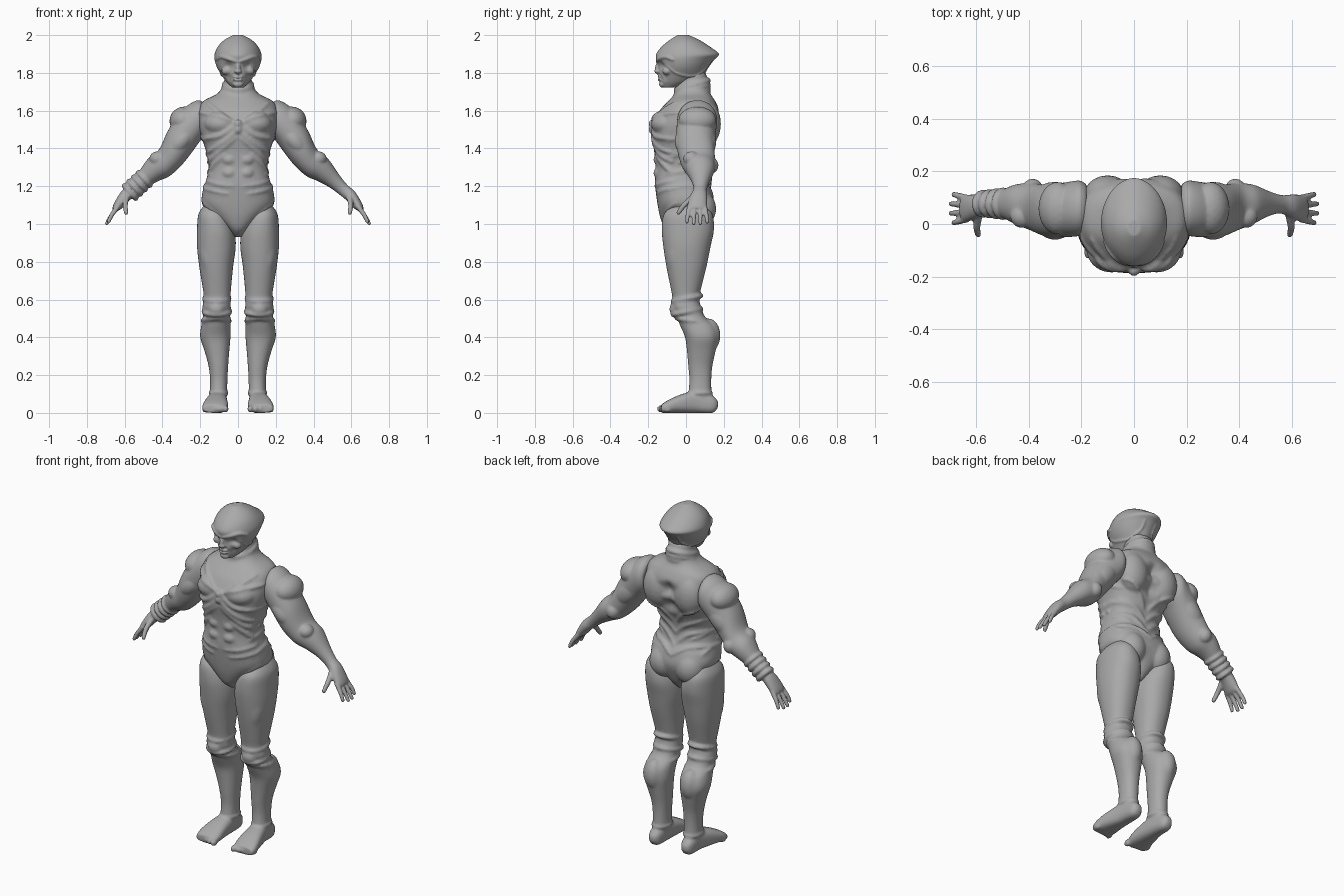
import bpy
import bmesh
from math import sin, cos, pi
from mathutils import Matrix, Vector, Euler
from mathutils.bvhtree import BVHTree

default_cube = bpy.data.objects.get("Cube")
if default_cube:
    bpy.data.objects.remove(default_cube, do_unlink=True)

GREY = (0.4, 0.4, 0.4, 1)
grey = bpy.data.materials.new("plain grey")
grey.use_nodes = True
grey.diffuse_color = GREY
for node in grey.node_tree.nodes:
    if node.type == 'BSDF_PRINCIPLED':
        node.inputs["Base Color"].default_value = GREY


def spline(rows, steps):
    """Smooth interpolation through rows of any length."""
    padded = [rows[0]] + list(rows) + [rows[-1]]
    out = []
    for a, b, c, d in zip(padded, padded[1:], padded[2:], padded[3:]):
        for k in range(steps):
            t = k / steps
            out.append(tuple(
                q + t / 2 * (r - p + t * (2*p - 5*q + 4*r - s + t * (3*(q - r) + s - p)))
                for p, q, r, s in zip(a, b, c, d)))
    return out + [tuple(rows[-1])]


def loft(bm, rows, place, power=2.0, sides=48):
    """Skin superellipse rings; place(row, u, v) maps u, v in -1..1 to a point."""
    rings = []
    for row in spline(rows, 5):
        ring = []
        for k in range(sides):
            c, s = cos(2*pi*k / sides), sin(2*pi*k / sides)
            u = abs(c) ** (2 / power) * (1 if c > 0 else -1)
            v = abs(s) ** (2 / power) * (1 if s > 0 else -1)
            ring.append(bm.verts.new(place(row, u, v)))
        rings.append(ring)
    for low, high in zip(rings, rings[1:]):
        for k in range(sides):
            j = (k + 1) % sides
            bm.faces.new((low[k], low[j], high[j], high[k]))
    bm.faces.new(rings[0][::-1])
    bm.faces.new(rings[-1])


def span(low, high, t):
    return (low + high) / 2 + t * (high - low) / 2


def upright(row, u, v):          # height, half width, front, back
    z, w, front, back = row
    return (w * u, span(front, back, v), z)


def leg_ring(row, u, v):         # height, inner, outer, front, back
    z, x0, x1, y0, y1 = row
    return (span(x0, x1, u), span(y0, y1, v), z)


def foot_ring(row, u, v):        # depth, inner, outer, bottom, top
    y, x0, x1, z0, z1 = row
    return (span(x0, x1, u), y, span(z0, z1, v))


def arm_ring(row, u, v):         # upper x z, lower x z, front, back
    xu, zu, xl, zl, y0, y1 = row
    return (span(xl, xu, u), span(y0, y1, v), span(zl, zu, u))


def blob(bm, loc, size, tilt=0.0, detail=3):
    turn = Euler((0, tilt, 0)).to_matrix().to_4x4()
    matrix = Matrix.Translation(loc) @ turn @ Matrix.Diagonal((*size, 1))
    bmesh.ops.create_icosphere(bm, subdivisions=detail, radius=1, matrix=matrix)


def pair(bm, loc, size, tilt=0.0):
    for s in (1, -1):
        blob(bm, (s * loc[0], loc[1], loc[2]), size, s * tilt)


def beads(bm, points, r):
    for p in points:
        blob(bm, p, (r, r, r), detail=2)


def finger(bm, points, r):
    path = spline(points, 8)
    for k, p in enumerate(path):
        beads(bm, [p], r * (1 - 0.3 * k / len(path)))


def band(bm, centre, u, v, r, count=44):
    c, u, v = Vector(centre), Vector(u), Vector(v)
    beads(bm, [c + u * cos(2*pi*k / count) + v * sin(2*pi*k / count) for k in range(count)], r)


def fold(bm, tree, points, r, face="front"):
    """Mirrored raised ridge laid on the surface and fading at its ends."""
    path = spline(points, 12)
    for s in (1, -1):
        for k, (a, z) in enumerate(path):
            if face == "side":
                origin, ray = Vector((s, a, z)), Vector((-s, 0, 0))
            else:
                d = 1 if face == "front" else -1
                origin, ray = Vector((s * a, -d, z)), Vector((0, d, 0))
            hit = tree.ray_cast(origin, ray)[0]
            if hit:
                size = r * (0.55 + 0.45 * sin(pi * k / (len(path) - 1)))
                beads(bm, [hit + ray * size * 0.35], size)


def dent(bm, loc, radius, depth):
    for s in (1, -1):
        centre = Vector((s * loc[0], loc[1], loc[2]))
        for v in bm.verts:
            near = 1 - (v.co - centre).length / radius
            if near > 0:
                v.co.y += depth * near * near * (3 - 2 * near)


def finish(name, bm, voxel, side=1, smooth=3):
    """Fuse the overlapping volumes into one smooth, light skin."""
    bmesh.ops.scale(bm, vec=(side, 1, 1), verts=bm.verts)
    bmesh.ops.recalc_face_normals(bm, faces=bm.faces)
    mesh = bpy.data.meshes.new(name)
    bm.to_mesh(mesh)
    bm.free()
    obj = bpy.data.objects.new(name, mesh)
    bpy.context.scene.collection.objects.link(obj)
    fuse = obj.modifiers.new("fuse", 'REMESH')
    fuse.mode = 'VOXEL'
    fuse.voxel_size = voxel
    relax = obj.modifiers.new("relax", 'SMOOTH')
    relax.factor = 0.5
    relax.iterations = smooth
    lighten = obj.modifiers.new("lighten", 'DECIMATE')
    lighten.ratio = 0.45
    graph = bpy.context.evaluated_depsgraph_get()
    skin = bpy.data.meshes.new_from_object(obj.evaluated_get(graph))
    obj.modifiers.clear()
    obj.data = skin
    bpy.data.meshes.remove(mesh)
    skin.name = name
    skin.materials.clear()
    skin.materials.append(grey)
    for poly in skin.polygons:
        poly.use_smooth = True
        poly.material_index = 0


# Torso with briefs, chest wraps and collar
bm = bmesh.new()
loft(bm, [(.93, .02, -.06, .06), (.97, .055, -.11, .1), (1.03, .12, -.135, .13),
          (1.1, .188, -.15, .15), (1.17, .188, -.16, .135), (1.22, .172, -.165, .105),
          (1.3, .155, -.162, .095), (1.38, .168, -.168, .12), (1.46, .193, -.18, .16),
          (1.53, .208, -.175, .175), (1.6, .208, -.14, .175), (1.65, .185, -.095, .155),
          (1.69, .11, -.06, .13), (1.74, .075, -.045, .115), (1.8, .07, -.04, .105)],
     upright, 2.4)
for z in (1.25, 1.35, 1.45, 1.55):
    dent(bm, (0, .16, z), .07, -.02)
pair(bm, (.085, -.1, 1.53), (.095, .085, .065))
pair(bm, (.1, .11, 1.53), (.09, .075, .12))
pair(bm, (.085, .07, 1.08), (.085, .09, .1))
for z in (1.27, 1.34):
    pair(bm, (.045, -.13, z), (.045, .043, .035))
tree = BVHTree.FromBMesh(bm)
for path in ([(.16, 1.64), (.08, 1.57), (0, 1.52)],
             [(.2, 1.59), (.11, 1.57), (.02, 1.54)],
             [(.01, 1.53), (.09, 1.47), (.19, 1.45)],
             [(0, 1.5), (.08, 1.43), (.175, 1.37)],
             [(.01, 1.46), (.09, 1.39), (.165, 1.32)],
             [(.07, 1.37), (.12, 1.32), (.155, 1.27)]):
    fold(bm, tree, path, .016)
for path in ([(.02, 1.2), (.1, 1.21), (.175, 1.23)], [(.05, 1.16), (.11, 1.17), (.185, 1.19)],
             [(.185, 1.11), (.11, 1.05), (.06, .98)]):
    fold(bm, tree, path, .011)
for path in ([(0, 1.27), (.06, 1.33), (.15, 1.37)], [(0, 1.2), (.07, 1.27), (.15, 1.29)],
             [(0, 1.15), (.08, 1.2), (.17, 1.21)], [(.02, 1.35), (.07, 1.41), (.17, 1.46)]):
    fold(bm, tree, path, .015, "back")
for z in (1.46, 1.37, 1.28, 1.2):
    fold(bm, tree, [(-.1, z - .02), (0, z), (.08, z - .03)], .013, "side")
for z in (1.5, 1.53):
    blob(bm, (0, -.18, z), (.02, .018, .024))
for k in range(3):
    band(bm, (0, .033, 1.685 + .025 * k), (.082 - .004 * k, 0, 0), (0, .086, .025), .014)
finish("torso", bm, .0075)

# Head with a smooth pointed cowl and an open face
bm = bmesh.new()
loft(bm, [(1.722, .03, -.12, -.05), (1.75, .06, -.138, .04), (1.79, .088, -.142, .095),
          (1.83, .112, -.147, .12), (1.87, .124, -.158, .15), (1.9, .124, -.158, .175),
          (1.94, .106, -.128, .125), (1.975, .072, -.085, .07), (2, .025, -.045, .015)],
     upright, 1.9)
dent(bm, (.045, -.125, 1.842), .035, .022)
dent(bm, (.05, -.12, 1.775), .03, .01)
pair(bm, (.058, -.1, 1.812), (.03, .025, .022), .3)
blob(bm, (0, -.145, 1.822), (.014, .02, .034))
blob(bm, (0, -.15, 1.808), (.02, .018, .012))
blob(bm, (0, -.125, 1.74), (.028, .018, .018))
for z in (1.763, 1.779):
    blob(bm, (0, -.138, z), (.028, .012, .006))
tree = BVHTree.FromBMesh(bm)
fold(bm, tree, [(.004, 1.858), (.04, 1.872), (.085, 1.885), (.11, 1.87)], .013)
fold(bm, tree, [(.02, 1.81), (.035, 1.79), (.04, 1.765)], .006)
fold(bm, tree, [(-.1, 1.84), (-.05, 1.8), (.03, 1.785), (.09, 1.81), (.14, 1.87)], .009, "side")
finish("head", bm, .005, smooth=2)

for side, word in ((1, "left"), (-1, "right")):
    # Leg with knee wraps, calf pad and bare foot
    bm = bmesh.new()
    loft(bm, [(1.1, .09, .18, -.07, .1), (1.05, .05, .21, -.118, .14), (.97, .018, .217, -.128, .148),
              (.88, .012, .217, -.12, .13), (.78, .025, .206, -.105, .11), (.68, .035, .19, -.085, .085),
              (.61, .04, .18, -.072, .07), (.56, .038, .188, -.075, .08), (.51, .042, .184, -.05, .1),
              (.46, .04, .195, -.03, .155), (.4, .04, .2, -.005, .17), (.33, .046, .178, .005, .157),
              (.25, .052, .156, .012, .14), (.18, .056, .148, .018, .134), (.11, .058, .148, .015, .135),
              (.04, .065, .145, .02, .14)], leg_ring, 2.2)
    blob(bm, (.113, -.05, .55), (.045, .038, .04))
    blob(bm, (.118, .12, .41), (.055, .062, .09))
    blob(bm, (.15, -.04, .84), (.055, .065, .14), .1)
    for z, w in ((.605, .066), (.535, .07)):
        band(bm, (.112, .005, z), (w, 0, 0), (0, .075, .015), .013)
    band(bm, (.115, .035, .488), (.07, 0, 0), (0, .082, -.012), .013)
    band(bm, (.103, .075, .105), (.044, 0, 0), (0, .058, 0), .01)
    loft(bm, [(.17, .09, .122, .03, .06), (.14, .07, .142, 0, .09), (.06, .06, .152, 0, .115),
              (-.02, .055, .172, 0, .1), (-.09, .052, .188, 0, .07), (-.13, .06, .186, 0, .045)],
         foot_ring, 2.6)
    for k in range(5):
        blob(bm, (.066 + .027 * k, -.13 + .008 * k, .021), (.016, .024, .02))
    finish(word + "_leg", bm, .0075, side)

    # Arm with shoulder, elbow knob, hand and spread fingers
    bm = bmesh.new()
    loft(bm, [(.18, 1.64, .18, 1.46, -.03, .15), (.215, 1.655, .2, 1.44, -.045, .165),
              (.285, 1.612, .24, 1.385, -.05, .158), (.365, 1.505, .295, 1.315, -.048, .15),
              (.418, 1.395, .36, 1.255, -.025, .155), (.477, 1.345, .42, 1.228, 0, .15),
              (.535, 1.262, .483, 1.195, .03, .125), (.578, 1.208, .538, 1.155, .04, .11),
              (.62, 1.17, .58, 1.12, .022, .112), (.655, 1.112, .618, 1.08, .008, .11),
              (.665, 1.085, .64, 1.07, .015, .1)], arm_ring, 2.1)
    blob(bm, (.385, .13, 1.31), (.04, .042, .045))
    blob(bm, (.425, .03, 1.345), (.045, .045, .04))
    blob(bm, (.3, -.005, 1.44), (.05, .055, .085), -.7)
    blob(bm, (.29, .06, 1.55), (.075, .1, .07), .7)
    blob(bm, (.3, .115, 1.44), (.055, .045, .1), -.7)
    for k in range(4):
        y = .018 + .027 * k
        reach = .01 * abs(k - 1.5)
        finger(bm, [(.638, y, 1.09), (.67, y + .006 * (k - 1.5), 1.045),
                    (.7 - reach, y + .009 * (k - 1.5), .997 + reach)], .0145)
    finger(bm, [(.59, .035, 1.14), (.597, -.01, 1.1), (.592, -.04, 1.06)], .017)
    if side < 0:
        for k in range(4):
            band(bm, (.497 + .025 * k, .077, 1.238 - .023 * k), (.031, 0, .034), (0, .049 - .003 * k, 0), .014)
    finish(word + "_arm", bm, .0058, side)
